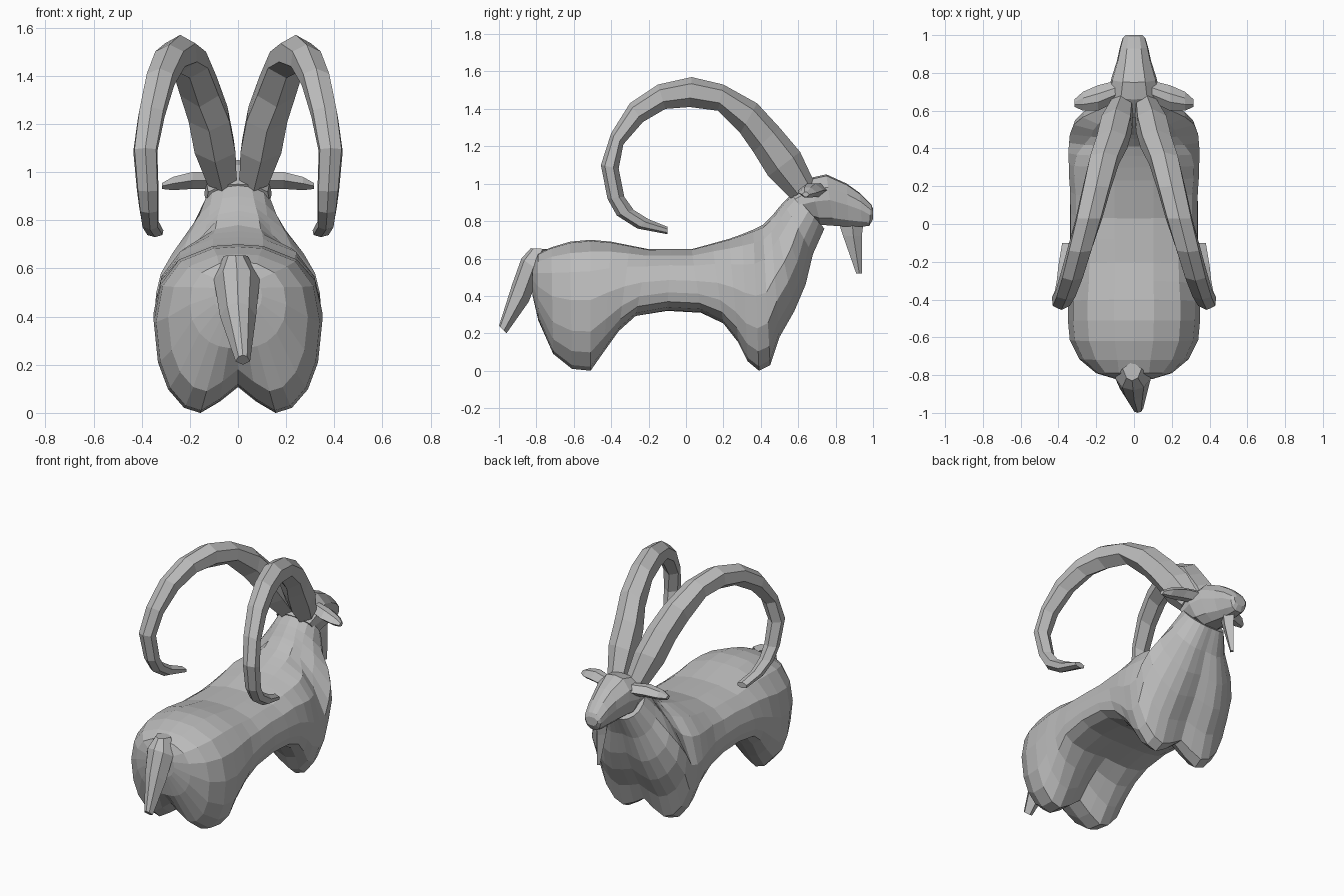
import bpy
import bmesh
from mathutils import Vector

cube = bpy.data.objects.get("Cube")
if cube:
    bpy.data.objects.remove(cube, do_unlink=True)

# Single stone colour
stone = bpy.data.materials.new("stone_grey")
stone.use_nodes = True
grey = (.5, .5, .5, 1)
stone.diffuse_color = grey
stone.node_tree.nodes["Principled BSDF"].inputs["Base Color"].default_value = grey


def loft(name, rings, mirrored=False):
    """Skin a row of equal-length point rings and close both ends."""
    bm = bmesh.new()
    loops = [[bm.verts.new(point) for point in ring] for ring in rings]
    count = len(loops[0])
    for first, second in zip(loops, loops[1:]):
        for i in range(count):
            j = (i + 1) % count
            bm.faces.new((first[i], first[j], second[j], second[i]))
    bm.faces.new(loops[0])
    bm.faces.new(loops[-1])
    bmesh.ops.recalc_face_normals(bm, faces=bm.faces[:])
    mesh = bpy.data.meshes.new(name)
    bm.to_mesh(mesh)
    bm.free()
    mesh.materials.append(stone)
    part = bpy.data.objects.new(name, mesh)
    bpy.context.collection.objects.link(part)
    if mirrored:
        mirror = part.modifiers.new("mirror", "MIRROR")
        mirror.use_mirror_merge = False
    return part


def section(half, top, bottom, width, centre=0):
    """Place a half outline (across, up) between two side points, both sides."""
    top, bottom = Vector((centre, *top)), Vector((centre, *bottom))
    right = [bottom.lerp(top, v) + Vector((u * width, 0, 0)) for u, v in half]
    left = [bottom.lerp(top, v) - Vector((u * width, 0, 0))
            for u, v in reversed(half) if u > 0]
    return right + left


def blend(outlines, kind):
    """Mix two neighbouring outlines of a list."""
    low = min(int(kind), len(outlines) - 2)
    t = kind - low
    return [tuple(a + (b - a) * t for a, b in zip(p, q))
            for p, q in zip(outlines[low], outlines[low + 1])]


# Body half outlines, from spine to underside
BELLY = [(0, 1), (.3, .99), (.68, .9), (.9, .74), (.99, .5), (1, .3),
         (.96, .15), (.8, .06), (.5, .01), (.25, 0), (0, 0)]
LEGS = [(0, 1), (.3, .99), (.7, .91), (.92, .76), (1, .54), (.95, .3),
        (.83, .14), (.64, .03), (.45, 0), (.22, .07), (0, .16)]
CHEST = [(0, 1), (.25, .97), (.4, .88), (.65, .75), (.97, .5), (.95, .3),
         (.78, .13), (.6, .04), (.42, 0), (.2, .03), (0, .07)]
ROUND = [(0, 1), (.4, .97), (.75, .87), (.95, .7), (1, .5), (.95, .32),
         (.8, .17), (.6, .07), (.4, .02), (.2, 0), (0, 0)]
OUTLINES = [BELLY, LEGS, CHEST, ROUND]

# Body: spine point, underside point, half width, outline kind
hind = [
    ((-.82, .57), (-.82, .4), .1, 3),
    ((-.79, .63), (-.79, .27), .2, 3),
    ((-.72, .66), (-.71, .09), .29, 1),
    ((-.62, .69), (-.61, .01), .34, 1),
    ((-.51, .7), (-.51, 0), .35, 1),
    ((-.4, .69), (-.44, .1), .35, 1),
    ((-.3, .67), (-.36, .21), .345, .6),
    ((-.2, .65), (-.27, .29), .345, .2),
]
fore = [
    ((-.08, .65), (-.1, .32), .34, 0),
    ((.03, .65), (.08, .31), .34, 0),
    ((.14, .68), (.2, .25), .34, .3),
    ((.23, .705), (.28, .15), .345, .8),
    ((.3, .73), (.33, .05), .345, 1),
    ((.36, .755), (.39, 0), .35, 1.2),
    ((.41, .78), (.45, .03), .35, 1.6),
    ((.45, .82), (.5, .18), .35, 2),
    ((.47, .84), (.58, .32), .33, 2),
    ((.49, .865), (.64, .46), .28, 2.1),
    ((.52, .9), (.68, .62), .2, 2.5),
    ((.57, .95), (.74, .76), .14, 3),
]
loft("body", [section(blend(OUTLINES, kind), top, low, width)
              for top, low, width, kind in hind + fore])

# Head
FACE = [(0, 1), (.5, .97), (.95, .75), (1, .5), (.75, .15), (.35, 0), (0, 0)]
skull = [
    ((.56, .95), (.65, .82), .13),
    ((.66, 1.03), (.72, .78), .14),
    ((.75, 1.05), (.79, .775), .12),
    ((.86, 1), (.87, .77), .09),
    ((.93, .95), (.94, .77), .075),
    ((.99, .89), (.98, .775), .06),
    ((1, .865), (1, .81), .045),
]
loft("head", [section(FACE, *station) for station in skull])

# Beard
DIAMOND = [(0, 1), (1, .55), (0, 0)]
beard = [
    ((.95, .8), (.81, .81), .04),
    ((.94, .72), (.84, .72), .035),
    ((.94, .52), (.91, .52), .012),
]
loft("beard", [section(DIAMOND, *station) for station in beard])

# Ears, lofted sideways: reach, back, front, underside, top
ears = [
    (.09, .65, .76, .93, 1),
    (.19, .6, .735, .93, 1),
    (.27, .6, .7, .925, .98),
    (.315, .62, .66, .93, .955),
]
ear_rings = []
for x, back, front, low, high in ears:
    mid, third = (low + high) / 2, (front - back) / 3
    ear_rings.append([(x, back, mid), (x, back + third, high),
                      (x, front - third, high), (x, front, mid),
                      (x, front - third, low), (x, back + third, low)])
loft("ears", ear_rings, mirrored=True)

# Horns: outer edge, inner edge, half width, sideways centre
HORN = [(0, 1), (.9, .78), (1, .3), (0, 0)]
horns = [
    ((.69, 1), (.56, .92), .06, .065),
    ((.61, 1.17), (.44, 1.04), .085, .095),
    ((.5, 1.3), (.36, 1.17), .085, .12),
    ((.38, 1.43), (.29, 1.27), .08, .16),
    ((.2, 1.53), (.17, 1.39), .075, .2),
    ((.03, 1.57), (.02, 1.41), .07, .24),
    ((-.15, 1.53), (-.11, 1.4), .065, .285),
    ((-.3, 1.43), (-.23, 1.33), .06, .325),
    ((-.4, 1.27), (-.335, 1.21), .055, .36),
    ((-.455, 1.1), (-.36, 1.08), .05, .385),
    ((-.42, .92), (-.33, .93), .045, .375),
    ((-.37, .83), (-.28, .86), .04, .37),
    ((-.26, .76), (-.2, .81), .035, .365),
    ((-.1, .73), (-.1, .77), .035, .345),
]
loft("horns", [section(HORN, *station) for station in horns], mirrored=True)

# Tail: outer edge, inner edge, half width, sideways centre
TAIL = [(0, 1), (.6, .85), (1, .35), (0, 0)]
tail = [
    ((-.83, .655), (-.73, .65), .05, -.01),
    ((-.88, .6), (-.78, .53), .095, -.005),
    ((-.93, .46), (-.84, .37), .075, 0),
    ((-1, .24), (-.96, .2), .03, .02),
]
loft("tail", [section(TAIL, *station) for station in tail])
